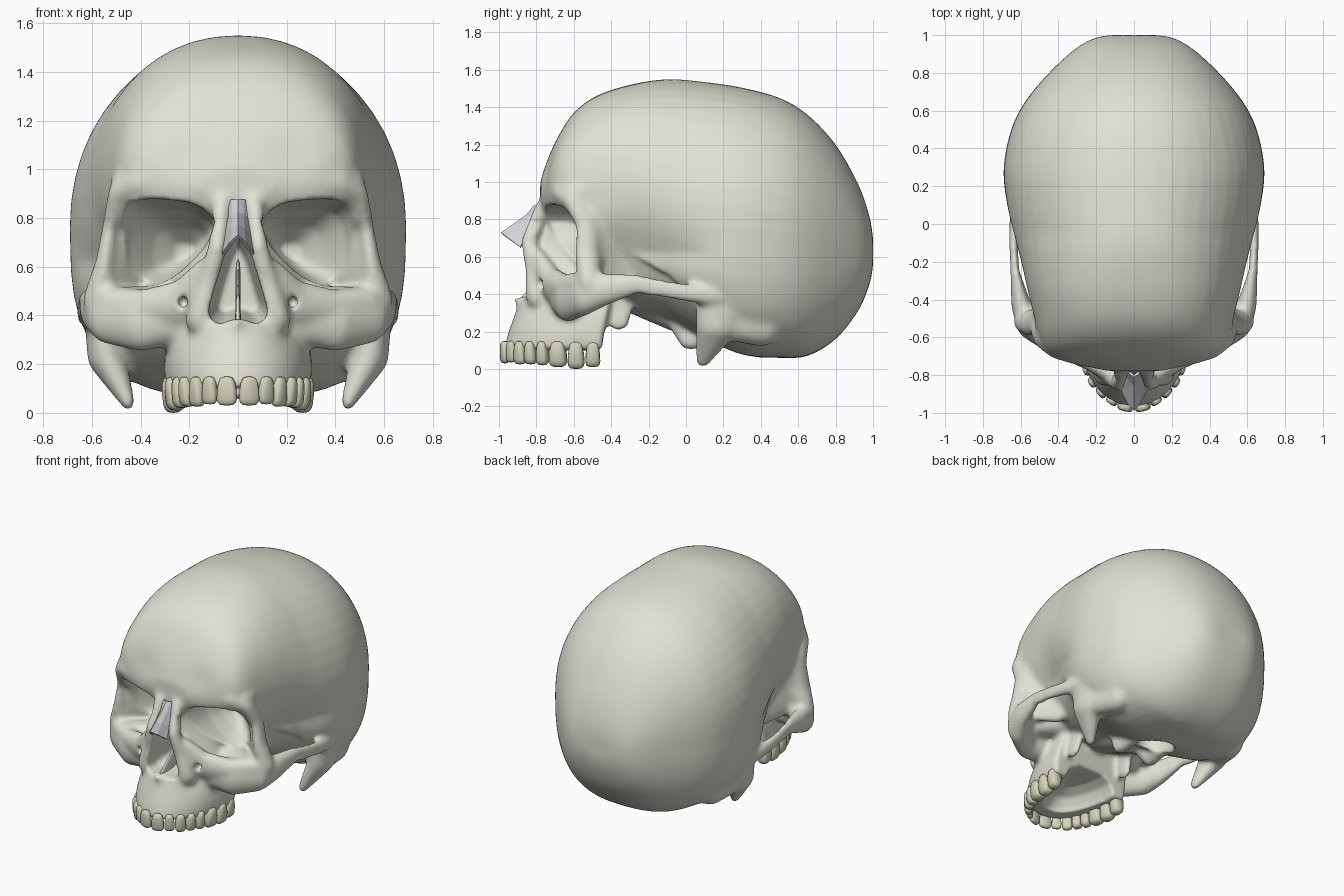
import bpy, bmesh
from math import sin, cos, pi
from mathutils import Vector

if "Cube" in bpy.data.objects:
    bpy.data.objects.remove(bpy.data.objects["Cube"])


def paint(ob, color):
    mat = bpy.data.materials.new(ob.name + "_material")
    mat.diffuse_color = (*color, 1)
    mat.use_nodes = True
    mat.node_tree.nodes["Principled BSDF"].inputs["Base Color"].default_value = mat.diffuse_color
    ob.data.materials.clear()
    ob.data.materials.append(mat)


def finish(bm, name, smooth=True, color=None):
    bmesh.ops.recalc_face_normals(bm, faces=bm.faces[:])
    me = bpy.data.meshes.new(name)
    bm.to_mesh(me)
    bm.free()
    ob = bpy.data.objects.new(name, me)
    bpy.context.collection.objects.link(ob)
    if smooth:
        me.shade_smooth()
    if color:
        paint(ob, color)
    return ob


def bake(ob):
    bpy.context.view_layer.update()
    dg = bpy.context.evaluated_depsgraph_get()
    me = bpy.data.meshes.new_from_object(ob.evaluated_get(dg))
    ob.modifiers.clear()
    ob.data = me


def remesh(ob, voxel, iterations):
    m = ob.modifiers.new("remesh", 'REMESH')
    m.mode, m.voxel_size = 'VOXEL', voxel
    s = ob.modifiers.new("smooth", 'SMOOTH')
    s.factor, s.iterations = 0.5, iterations
    bake(ob)


def loft(bm, rings):
    vs = [[bm.verts.new(p) for p in r] for r in rings]
    n = len(vs[0])
    for a, b in zip(vs, vs[1:]):
        for i in range(n):
            bm.faces.new((a[i], a[(i + 1) % n], b[(i + 1) % n], b[i]))
    bm.faces.new(vs[0])
    bm.faces.new(vs[-1][::-1])


def spline(rows, n=5):
    """Catmull-Rom through rows of numbers."""
    out = []
    for i in range(len(rows) - 1):
        p = [rows[max(0, min(len(rows) - 1, i + k))] for k in (-1, 0, 1, 2)]
        for t in [j / n for j in range(n)]:
            out.append([0.5 * (2*b + (c-a)*t + (2*a-5*b+4*c-d)*t*t + (3*b-a-3*c+d)*t**3)
                        for a, b, c, d in zip(*p)])
    return out + [list(rows[-1])]


def hull(bm, pts):
    vs = [bm.verts.new(p) for p in pts]
    bmesh.ops.convex_hull(bm, input=vs)
    for v in [v for v in vs if v.is_valid and not v.link_faces]:
        bm.verts.remove(v)


BALL = [(sin(pi*i/8)*cos(pi*j/6), sin(pi*i/8)*sin(pi*j/6), cos(pi*i/8))
        for i in range(1, 8) for j in range(12)] + [(0, 0, 1), (0, 0, -1)]


def chain(bm, pts, sides=(1, -1)):
    """Hulls joining successive ellipsoids (x, y, z, rx, ry, rz), mirrored in x."""
    for s in sides:
        for pair in zip(pts, pts[1:]):
            hull(bm, [(s*(x + u*a), y + v*b, z + w*c) for x, y, z, a, b, c in pair for u, v, w in BALL])


def arch(z, w, front, back, n=24):
    """Horizontal dental-arch outline."""
    return [Vector((w*cos(pi*i/n), back - (back-front)*max(0, sin(pi*i/n))**0.75, z))
            for i in range(n + 1)]


bm = bmesh.new()
# Braincase: y, half width, top, bottom, height of widest point
sections = [(-.78, .15, 1.00, .88, .94), (-.74, .33, 1.12, .80, .96), (-.68, .45, 1.25, .70, .95),
            (-.60, .50, 1.37, .55, .92), (-.48, .535, 1.46, .42, .88), (-.30, .585, 1.52, .32, .82),
            (-.10, .635, 1.55, .26, .78), (.10, .675, 1.535, .16, .77), (.30, .69, 1.505, .075, .76),
            (.50, .65, 1.45, .06, .74), (.65, .575, 1.36, .07, .72), (.80, .45, 1.20, .16, .69),
            (.92, .32, .99, .31, .65), (.98, .22, .82, .45, .63), (1.0, .13, .70, .55, .62)]
rings = []
for y, w, zt, zb, zc in spline(sections):
    ring = []
    up = 2.1 + 0.35 * min(1, max(0, (-.05 - y) / 0.3))
    low = 2 + 1.0 * min(1, max(0, (y + .1) / 0.3)) - 0.4 * min(1, max(0, (y - .45) / 0.3))
    for i in range(48):
        c, s = cos(2*pi*i/48), sin(2*pi*i/48)
        p = up if s >= 0 else low
        ring.append((w*(1 if c > 0 else -1)*abs(c)**(2/p), y,
                     zc + ((zt-zc) if s >= 0 else (zb-zc)) * abs(s)**(2/p)))
    rings.append(ring)
loft(bm, rings)
# Upper jaw and middle of the face: z, half width, front, back
jaw = [(.10, .295, -.972, -.45), (.18, .305, -.955, -.44), (.28, .295, -.92, -.42), (.38, .27, -.885, -.40),
       (.50, .27, -.83, -.38), (.62, .20, -.81, -.36), (.75, .14, -.79, -.36), (.88, .14, -.77, -.36)]
loft(bm, [arch(*r) for r in spline(jaw, 3)])
# Brow ridge and outer eye-socket pillar
chain(bm, [(.05, -.74, .94, .05, .04, .07), (.25, -.725, .95, .06, .035, .06),
           (.41, -.675, .945, .05, .04, .055), (.49, -.60, .90, .045, .06, .05),
           (.53, -.53, .77, .032, .06, .05), (.555, -.525, .60, .045, .07, .06), (.57, -.52, .46, .07, .06, .07)])
chain(bm, [(.47, -.60, .94, .05, .06, .06), (.47, -.44, .97, .06, .08, .10)])
# Side wall and floor of the eye socket
chain(bm, [(.515, -.50, .66, .045, .05, .22), (.40, -.31, .64, .08, .10, .26)])
chain(bm, [(.46, -.57, .45, .08, .07, .07), (.25, -.45, .46, .10, .12, .07)])
# Cheekbone and zygomatic arch
chain(bm, [(.25, -.64, .38, .07, .10, .10), (.40, -.63, .375, .08, .075, .125), (.53, -.55, .395, .09, .065, .115),
           (.595, -.44, .425, .055, .06, .09), (.63, -.27, .455, .025, .06, .055), (.638, -.10, .425, .023, .05, .05),
           (.625, .05, .40, .035, .05, .05), (.59, .20, .39, .05, .06, .06)])
# Lower eye-socket rim
chain(bm, [(.53, -.57, .46, .06, .05, .06), (.38, -.65, .44, .07, .055, .07),
           (.23, -.72, .45, .07, .055, .10), (.13, -.785, .57, .06, .045, .07)])
# Bone beside the nose opening
chain(bm, [(.065, -.775, .86, .04, .035, .04), (.085, -.84, .68, .04, .045, .04),
           (.12, -.81, .53, .05, .05, .05), (.16, -.81, .38, .06, .05, .06)])
# Mastoid process
chain(bm, [(.56, .20, .38, .07, .15, .12), (.54, .17, .23, .08, .12, .08), (.45, .09, .045, .028, .04, .04)])
chain(bm, [(.54, .19, .24, .07, .10, .08), (.48, .40, .24, .09, .12, .12)])
# Pterygoid plates
chain(bm, [(.22, -.36, .24, .025, .06, .035), (.20, -.33, .42, .03, .08, .05)])
# Base of the skull and occipital condyles
chain(bm, [(0, -.34, .42, .14, .08, .10), (0, -.05, .26, .13, .08, .06)], (1,))
chain(bm, [(.10, -.03, .24, .06, .06, .06), (.13, .02, .15, .045, .06, .05), (.12, .14, .18, .05, .06, .06)])
# Nasal spine
chain(bm, [(0, -.86, .35, .04, .03, .03), (0, -.925, .37, .012, .012, .012)], (1,))
skull = finish(bm, "skull")
remesh(skull, 0.014, 9)

# Soft hollows: centre, radius, push
for c, r, push in [((.54, -.24, .63), .21, (-.07, 0, 0)), ((.60, .02, .60), .13, (-.025, 0, 0)),
                   ((.22, -.80, .34), .07, (0, .02, 0)), ((.22, -.76, 1.05), .10, (0, .015, 0))]:
    for v in skull.data.vertices:
        d2 = (Vector((abs(v.co.x), v.co.y, v.co.z)) - Vector(c)).length_squared
        if d2 < 6*r*r:
            k = 2.718 ** (-d2/(r*r))
            if push[0] and abs(v.co.x) > .54:
                k *= min(1, max(0, (v.co.z - .48) / .14))
            side = 1 if v.co.x > 0 else -1
            v.co += Vector((side*push[0], push[1], 0)) * k

# Openings cut into the bone
bm = bmesh.new()
orbit = [(-.23, .10), (-.17, .155), (-.08, .18), (.07, .185), (.15, .145), (.185, .03), (.185, -.12),
         (.15, -.175), (.07, -.185), (-.03, -.145), (-.13, -.07), (-.20, .01)]
depth = [(-.95, .33, .69, 1.03), (-.65, .325, .69, 1.0), (-.50, .29, .68, .84),
         (-.38, .25, .67, .52), (-.30, .22, .66, .18)]
outline = spline(orbit + orbit[:1], 3)[:-1]
for s in (1, -1):
    loft(bm, [[(s*(cx + px*k), y, cz + pz*k) for px, pz in outline] for y, cx, cz, k in depth])
    loft(bm, [[(s*.225 + .022*cos(a*pi/6), y, .455 + .026*sin(a*pi/6)) for a in range(12)]
              for y in (-.95, -.72)])
nose = [(0, .76), (.045, .68), (.085, .55), (.12, .43), (.115, .385), (.075, .365), (.02, .385)]
pear = nose + [(-x, z) for x, z in nose[:0:-1]]
loft(bm, [[(x*k, y, .52 + (z-.52)*k) for x, z in pear] for y, k in ((-1.1, 1), (-.75, 1), (-.52, .7))])
loft(bm, [arch(z, w, f, -.25) for z, w, f in
          ((-.1, .215, -.87), (.12, .205, -.86), (.18, .17, -.80), (.215, .10, -.70))])
loft(bm, [[(.11*cos(a*pi/12), .22 + .14*sin(a*pi/12), z) for a in range(24)] for z in (-.1, .30)])
cutter = finish(bm, "opening_cutter")
m = skull.modifiers.new("openings", 'BOOLEAN')
m.operation, m.solver, m.object = 'DIFFERENCE', 'EXACT', cutter
bake(skull)
bpy.data.objects.remove(cutter)
remesh(skull, 0.0125, 4)
skull.data.shade_smooth()
BONE = (.75, .75, .66)
paint(skull, BONE)

# Nasal septum
bm = bmesh.new()
chain(bm, [(0, -.82, .38, .012, .06, .03), (0, -.66, .46, .01, .10, .08), (0, -.56, .58, .01, .05, .05)], (1,))
finish(bm, "nasal_septum", color=BONE)

# Nasal bones: ridge y, ridge z, side x, side y, side z
bm = bmesh.new()
rows = [(-.805, .875, .045, -.765, .87), (-.85, .82, .04, -.80, .80),
        (-.92, .77, .046, -.845, .73), (-.985, .725, .06, -.885, .65)]
grid = [[bm.verts.new((x*u, ry + (sy-ry)*t, rz + (sz-rz)*t))
         for u, t in ((-1, 1), (-.45, .35), (0, 0), (.45, .35), (1, 1))] for ry, rz, x, sy, sz in rows]
for a, b in zip(grid, grid[1:]):
    for i in range(4):
        bm.faces.new((a[i], a[i+1], b[i+1], b[i]))
nasal = finish(bm, "nasal_bones", smooth=False, color=(.66, .66, .71))
sol = nasal.modifiers.new("thickness", 'SOLIDIFY')
sol.thickness, sol.offset = 0.014, 0

# Teeth set along the arch: width, thickness, lower tip height
kinds = [(.08, .05, .03), (.062, .045, .035), (.065, .06, .025), (.06, .08, .025),
         (.06, .085, .02), (.09, .10, .01), (.085, .10, 0), (.075, .09, .01)]
path = arch(0, .268, -.974, -.46, 400)[200::-1]
scale = sum((b - a).length for a, b in zip(path, path[1:])) / sum(k[0] for k in kinds)
bm = bmesh.new()
start = 0
for w, t, tip in kinds:
    w *= scale
    target, run, start = start + w/2, 0, start + w
    for a, b in zip(path, path[1:]):
        run += (b - a).length
        if run >= target:
            break
    along = (b - a).normalized()
    out = Vector((along.y, -along.x, 0))
    for s in (1, -1):
        pts = []
        for q in BALL:
            u, v, h = [(1 if e > 0 else -1)*abs(e)**.6 for e in q]
            p = b + along*u*w*(.46 - .08*h) + out*v*t*(.47 + .05*h)
            pts.append((s*p.x, p.y, (tip + .15)/2 + h*(.15 - tip)/2))
        hull(bm, pts)
finish(bm, "upper_teeth", color=(.66, .66, .50))
